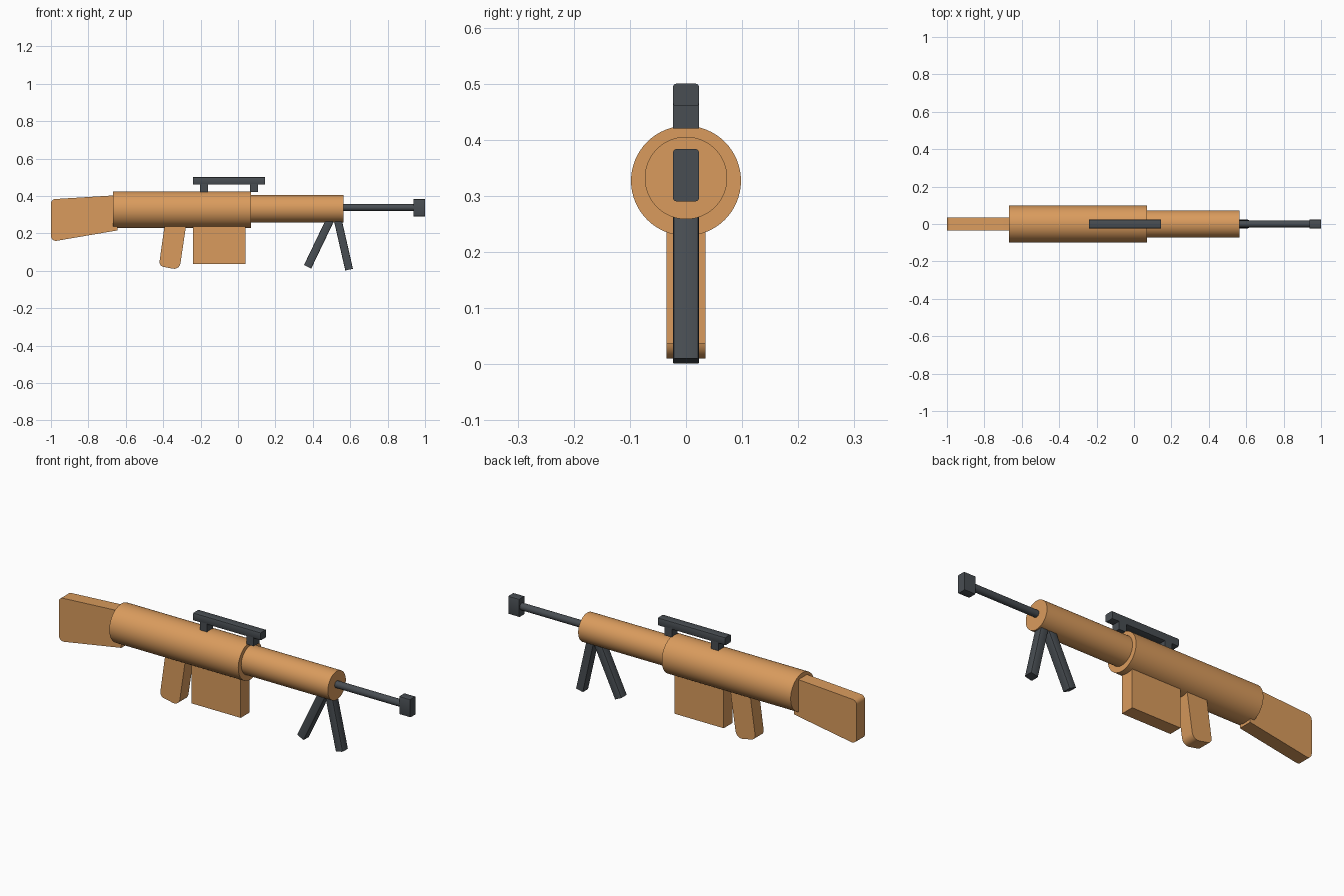
import bpy, bmesh, math
from mathutils import Vector

if "Cube" in bpy.data.objects:
    bpy.data.objects.remove(bpy.data.objects["Cube"])


def material(name, rgb):
    m = bpy.data.materials.new(name)
    m.diffuse_color = (*rgb, 1)
    m.use_nodes = True
    m.node_tree.nodes["Principled BSDF"].inputs["Base Color"].default_value = m.diffuse_color
    return m


WOOD = material("warm_wood", (0.70, 0.33, 0.11))
STEEL = material("dark_steel", (0.065, 0.075, 0.085))


def finish(name, bm, mat):
    bmesh.ops.recalc_face_normals(bm, faces=bm.faces)
    me = bpy.data.meshes.new(name)
    bm.to_mesh(me)
    bm.free()
    me.materials.append(mat)
    ob = bpy.data.objects.new(name, me)
    bpy.context.collection.objects.link(ob)
    bpy.ops.object.select_all(action='DESELECT')
    ob.select_set(True)
    bpy.context.view_layer.objects.active = ob
    bpy.ops.object.shade_smooth_by_angle(angle=math.radians(30))
    return ob


def tube(name, x0, x1, z, r, mat, sides=64):
    """Cylinder lying along x."""
    bm = bmesh.new()
    bmesh.ops.create_cone(bm, cap_ends=True, segments=sides,
                          radius1=r, radius2=r, depth=x1 - x0)
    ob = finish(name, bm, mat)
    ob.rotation_euler.y = math.pi / 2
    ob.location = ((x0 + x1) / 2, 0, z)


def plate(name, pts, half_y, mat, rounded=None):
    """Side profile (x, z) extruded along y; rounded = {corner index: radius}."""
    bm = bmesh.new()
    face = bm.faces.new([bm.verts.new((x, -half_y, z)) for x, z in pts])
    out = bmesh.ops.extrude_face_region(bm, geom=[face])["geom"]
    bmesh.ops.translate(bm, vec=(0, 2 * half_y, 0),
                        verts=[v for v in out if isinstance(v, bmesh.types.BMVert)])
    for i, r in (rounded or {}).items():
        x, z = pts[i]
        edges = [e for e in bm.edges if all(
            abs(v.co.x - x) < 1e-4 and abs(v.co.z - z) < 1e-4 for v in e.verts)]
        bmesh.ops.bevel(bm, geom=edges, offset=r, segments=6, profile=0.5, affect='EDGES')
    finish(name, bm, mat)


def bar(name, start, end, thick, width, mat, bevel=0.005):
    """Box bar between two (x, z) points with softened long edges."""
    a, b = Vector((start[0], 0, start[1])), Vector((end[0], 0, end[1]))
    d = (b - a).normalized()
    bm = bmesh.new()
    bmesh.ops.create_cube(bm, size=1)
    for v in bm.verts:
        v.co = Vector((v.co.x * thick, v.co.y * width, v.co.z * (b - a).length))
    long_edges = [e for e in bm.edges if abs(e.verts[0].co.z - e.verts[1].co.z) > 1e-4]
    bmesh.ops.bevel(bm, geom=long_edges, offset=bevel, segments=2, profile=0.5, affect='EDGES')
    # lean about y only, so the width stays along y
    ob = finish(name, bm, mat)
    ob.rotation_euler.y = math.atan2(d.x, d.z)
    ob.location = (a + b) / 2


def box(x0, x1, z0, z1):
    return [(x0, z0), (x1, z0), (x1, z1), (x0, z1)]


# Main body, forearm and barrel
tube("receiver", -0.667, 0.07, 0.327, 0.098, WOOD)
tube("forearm", 0.06, 0.565, 0.332, 0.0735, WOOD)
tube("barrel", 0.55, 0.95, 0.338, 0.018, STEEL, 32)
bar("muzzle_block", (0.938, 0.337), (1.0, 0.337), 0.093, 0.046, STEEL)

# Shoulder stock, grip and magazine
plate("stock", [(-1.0, 0.155), (-0.643, 0.216), (-0.643, 0.404), (-1.0, 0.382)],
      0.035, WOOD, {0: 0.032, 3: 0.022})
plate("grip", [(-0.423, 0.026), (-0.313, 0.004), (-0.272, 0.28), (-0.387, 0.28)],
      0.035, WOOD, {0: 0.024, 1: 0.036})
plate("magazine", box(-0.24, 0.04, 0.037, 0.28), 0.035, WOOD)

# Top rail on two posts
bar("top_rail", (-0.24, 0.48), (0.145, 0.48), 0.04, 0.046, STEEL)
for i, x in enumerate((-0.202, 0.064)):
    plate(f"rail_post_{i + 1}", box(x, x + 0.042, 0.42, 0.47), 0.023, STEEL)

# Bipod legs
bar("rear_bipod_leg", (0.507, 0.302), (0.372, 0.021), 0.043, 0.046, STEEL)
bar("front_bipod_leg", (0.527, 0.300), (0.594, 0.006), 0.042, 0.046, STEEL)
